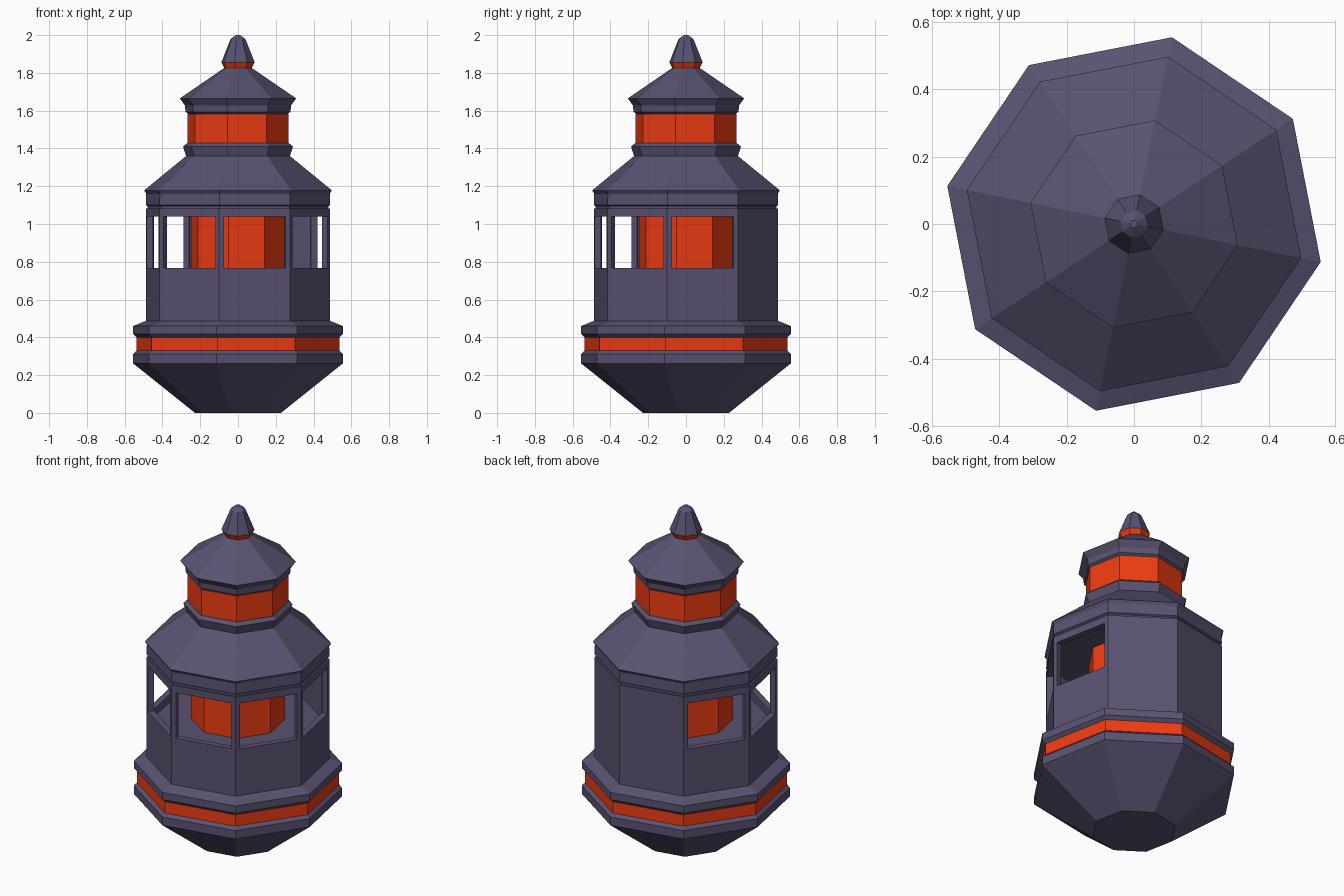
import bpy, bmesh
from math import cos, sin, radians

if "Cube" in bpy.data.objects:
    bpy.data.objects.remove(bpy.data.objects["Cube"])

SIDES = 8
TURN = radians(-11.5)           # octagon is slightly rotated about z
K = 1 / cos(TURN)               # converts front-view half width to corner radius


def material(name, rgb):
    m = bpy.data.materials.new(name)
    m.diffuse_color = (*rgb, 1)
    m.use_nodes = True
    m.node_tree.nodes["Principled BSDF"].inputs["Base Color"].default_value = m.diffuse_color
    return m


DARK = material("dark_slate", (0.10, 0.085, 0.165))
RED = material("red_orange", (0.85, 0.045, 0.006))


def corner(i, half, z):
    a = TURN + radians(360 / SIDES) * i
    return (half * K * cos(a), half * K * sin(a), z)


def finish(name, bm, mat):
    bmesh.ops.recalc_face_normals(bm, faces=bm.faces)
    me = bpy.data.meshes.new(name)
    bm.to_mesh(me)
    bm.free()
    me.materials.append(mat)
    ob = bpy.data.objects.new(name, me)
    bpy.context.collection.objects.link(ob)
    return ob


def turned(name, profile, mat):
    """Closed octagonal solid from (half width, z) points, bottom to top."""
    bm = bmesh.new()
    rings = [[bm.verts.new(corner(i, h, z)) for i in range(SIDES)] for h, z in profile]
    for lo, hi in zip(rings, rings[1:]):
        for i in range(SIDES):
            j = (i + 1) % SIDES
            bm.faces.new((lo[i], lo[j], hi[j], hi[i]))
    bm.faces.new(rings[0][::-1])
    bm.faces.new(rings[-1])
    return finish(name, bm, mat)


def window_wall(name, half, levels, margin, thickness, solid_sides):
    """Octagonal wall, each side a 3x3 grid whose middle is left open."""
    bm = bmesh.new()
    rows = []
    for z in levels:
        row = []
        for i in range(SIDES):
            a, b = corner(i, half, z), corner(i + 1, half, z)
            length = ((a[0] - b[0]) ** 2 + (a[1] - b[1]) ** 2) ** 0.5
            for t in (0, margin / length, 1 - margin / length):
                row.append(bm.verts.new([p + (q - p) * t for p, q in zip(a, b)]))
        rows.append(row)
    n = SIDES * 3
    for r in range(3):
        for c in range(n):
            if r == 1 and c % 3 == 1 and c // 3 not in solid_sides:
                continue
            d = (c + 1) % n
            bm.faces.new((rows[r][c], rows[r][d], rows[r + 1][d], rows[r + 1][c]))
    ob = finish(name, bm, DARK)
    mod = ob.modifiers.new("wall_thickness", 'SOLIDIFY')
    mod.thickness = thickness
    mod.offset = -1
    mod.use_even_offset = True
    return ob


# Tapered base and its red belt
turned("base", [(0.228, 0), (0.555, 0.262), (0.555, 0.312), (0.535, 0.33)], DARK)
turned("base_belt", [(0.537, 0.33), (0.537, 0.398)], RED)

# Upper rim, lower cabin wall and floor
turned("lower_cabin", [(0.535, 0.398), (0.555, 0.417), (0.555, 0.46),
                       (0.488, 0.487), (0.488, 0.72)], DARK)

# Windowed cabin: two rear sides are solid
window_wall("cabin_wall", 0.488, (0.72, 0.767, 1.04, 1.082), 0.025, 0.035, (1, 2))
turned("inner_core", [(0.25, 0.72), (0.25, 1.082)], RED)

# Lower roof with eave and collar
turned("lower_roof", [(0.478, 1.082), (0.478, 1.094), (0.488, 1.10), (0.486, 1.16),
                      (0.497, 1.178), (0.275, 1.36), (0.291, 1.41),
                      (0.27, 1.428)], DARK)

# Red lantern drum and upper roof
turned("lantern_drum", [(0.268, 1.428), (0.268, 1.582)], RED)
turned("upper_roof", [(0.262, 1.582), (0.278, 1.594), (0.281, 1.628),
                      (0.308, 1.665), (0.073, 1.826)], DARK)

# Finial
turned("finial_ring", [(0.073, 1.826), (0.088, 1.856)], RED)
turned("finial", [(0.088, 1.856), (0.04, 1.978), (0.012, 2.0)], DARK)
